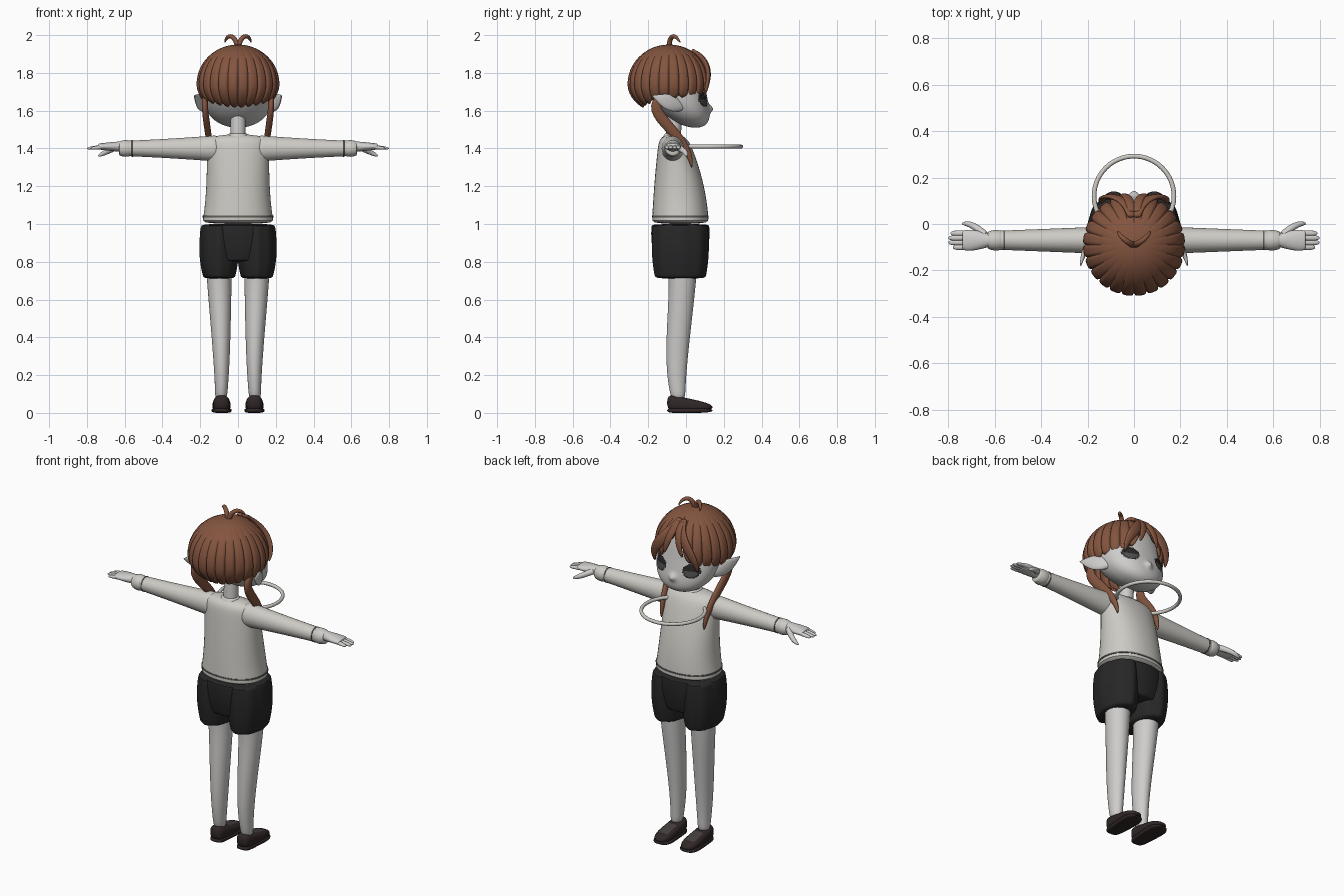
import bpy
import bmesh
from math import sin, cos, pi, acos, exp, radians
from mathutils import Vector

default_cube = bpy.data.objects.get("Cube")
if default_cube:
    bpy.data.objects.remove(default_cube)

ACROSS, FORWARD, UPWARD = Vector((1, 0, 0)), Vector((0, 1, 0)), Vector((0, 0, 1))


def material(name, red, green, blue):
    mat = bpy.data.materials.new(name)
    mat.use_nodes = True
    mat.diffuse_color = (red, green, blue, 1)
    shader = mat.node_tree.nodes["Principled BSDF"]
    shader.inputs["Base Color"].default_value = mat.diffuse_color
    return mat


skin = material("pale skin", .62, .61, .6)
knit = material("off white knit", .62, .6, .56)
seam = material("grey seam", .12, .12, .11)
brown = material("brown hair", .23, .09, .05)
black = material("black cloth", .02, .02, .02)
leather = material("dark leather", .03, .02, .02)
worn = material("worn leather", .06, .05, .05)
eye_black = material("eye black", .02, .02, .02)
eye_grey = material("eye grey", .08, .08, .08)


def finish(name, bm, materials):
    bmesh.ops.recalc_face_normals(bm, faces=bm.faces)
    mesh = bpy.data.meshes.new(name)
    bm.to_mesh(mesh)
    bm.free()
    part = bpy.data.objects.new(name, mesh)
    bpy.context.collection.objects.link(part)
    for mat in materials:
        mesh.materials.append(mat)
    bpy.ops.object.select_all(action="DESELECT")
    part.select_set(True)
    bpy.context.view_layer.objects.active = part
    bpy.ops.object.shade_smooth_by_angle(angle=radians(45))
    return part


def blend(controls, t):
    """Bezier value at t for a list of numbers or vectors."""
    while len(controls) > 1:
        controls = [a + (b - a) * t for a, b in zip(controls, controls[1:])]
    return controls[0]


def skin_path(points, widths, depths, side, up=None, start=99, end=99,
              sides=32, steps=24, power=2, pleat=0):
    """Skin rounded sections along a path; low start and end values give round tips."""
    points = [Vector(p) for p in points]
    bm = bmesh.new()
    rings = []
    for step in range(steps + 1):
        t = (1 - cos(pi * step / steps)) / 2
        across, rise = side, up
        if up is None:
            heading = (blend(points, t + .01) - blend(points, t - .01)).normalized()
            across = (side - heading * side.dot(heading)).normalized()
            rise = heading.cross(across)
        tip = max((1 - t ** end) * (1 - (1 - t) ** start), .0001) ** .5
        ring = []
        for k in range(sides):
            angle = 2 * pi * k / sides
            c, s = cos(angle), sin(angle)
            reach = tip * (1 + pleat * cos(8 * angle))
            reach /= (abs(c) ** power + abs(s) ** power) ** (1 / power)
            offset = across * c * blend(widths, t) + rise * s * blend(depths, t)
            ring.append(bm.verts.new(blend(points, t) + offset * reach))
        rings.append(ring)
    for low, high in zip(rings, rings[1:]):
        for k in range(sides):
            bm.faces.new((low[k], low[k - 1], high[k - 1], high[k]))
    bm.faces.new(rings[0])
    bm.faces.new(rings[-1])
    return bm


def single(name, mat, *shape, **options):
    finish(name, skin_path(*shape, **options), [mat])


def pair(name, mat, points, *shape, **options):
    for sign, prefix in ((1, "left_"), (-1, "right_")):
        mirrored = [(sign * x, y, z) for x, y, z in points]
        single(prefix + name, mat, mirrored, *shape, **options)


# Sweater, collar, neck
single("sweater", knit, [(0, -.03, 1), (0, -.03, 1.24), (0, -.07, 1.475)],
       [.19, .16, .165, .165], [.15, .14, .07], ACROSS, FORWARD, end=30, sides=48, power=2.2)
single("hem_seam", seam, [(0, -.03, 1.035), (0, -.03, 1.045)], [.187], [.15],
       ACROSS, FORWARD, sides=48, power=2.2)
single("collar", knit, [(0, -.07, 1.45), (0, -.07, 1.48)], [.07, .045], [.06, .04], ACROSS, FORWARD)
single("neck", skin, [(0, -.07, 1.4), (0, -.06, 1.6)], [.04], [.04], ACROSS, FORWARD)

# Arms
pair("sleeve", knit, [(.1, -.07, 1.4), (.6, -.07, 1.4)], [.06, .05, .04], [.07, .05, .04],
     FORWARD, UPWARD)
pair("cuff", knit, [(.57, -.07, 1.4), (.63, -.07, 1.4)], [.04, .05, .035], [.04, .05, .035],
     FORWARD, UPWARD)
pair("cuff_seam", seam, [(.555, -.07, 1.4), (.563, -.07, 1.4)], [.043], [.044], FORWARD, UPWARD)

# Hands
pair("palm", skin, [(.6, -.07, 1.41), (.74, -.07, 1.41)], [.025, .03, .055, .04],
     [.028, .025, .015], FORWARD, UPWARD)
for finger, reach in zip(range(4), (.79, .8, .8, .78)):
    y = -.04 - .02 * finger
    pair(f"finger_{finger}", skin, [(.7, y, 1.41), (reach, y, 1.4)], [.012], [.012, .008],
         FORWARD, UPWARD, end=8, sides=12)
pair("thumb", skin, [(.64, -.05, 1.41), (.7, .01, 1.38), (.74, 0, 1.36)], [.018, .01], [.018, .01],
     FORWARD, end=6, sides=12)

# Shorts and legs
single("shorts_waist", black, [(0, -.03, .8), (0, -.03, 1)], [.16, .22, .19], [.13, .16, .15],
       ACROSS, FORWARD, sides=64, power=2.2, pleat=.01)
pair("shorts_leg", black, [(.1, -.03, .71), (.1, -.03, 1)], [.08, .12, .09], [.13, .16, .14],
     ACROSS, FORWARD, sides=64, pleat=.02)
pair("leg", skin, [(.1, -.02, .8), (.1, -.01, .6), (.08, -.07, .3), (.09, -.04, .07)],
     [.07, .06, .045, .03], [.08, .06, .07, .035], ACROSS, FORWARD)

# Shoes: flat sole, upper with a paler top patch
pair("sole", leather, [(.087, -.1, .013), (.087, .14, .013)], [.04, .05, .06], [.013],
     ACROSS, UPWARD, start=20, end=8, power=4)
for sign, prefix in ((1, "left_"), (-1, "right_")):
    x = sign * .087
    shoe = skin_path([(x, -.1, .055), (x, .02, .04), (x, .14, .03)], [.04, .05, .05],
                     [.045, .035, .02], ACROSS, UPWARD, start=20, end=8, power=2.8)
    for face in shoe.faces:
        spot = face.calc_center_median()
        face.material_index = int(0 < spot.y < .09 and spot.z > .05 and abs(spot.x - x) < .03)
    finish(prefix + "shoe", shoe, [leather, worn])

# Head with a small nose bump and painted eyes
head = skin_path([(0, .05, 1.51), (0, -.09, 1.72), (0, -.09, 1.93)], [.18, .2, .19, .17],
                 [.14, .15, .2], ACROSS, FORWARD, start=6, end=6, sides=128, steps=96, power=2.2)
for face in head.faces:
    spot = face.calc_center_median()
    height = (spot.z - 1.66) / .04
    span = ((abs(spot.x) - .1) / .045) ** 2 + height ** 2
    if spot.y > 0 and span < 1:
        face.material_index = 2 if height < 0 and span < .7 else 1
for vert in head.verts:
    if vert.co.y > 0:
        vert.co.y += .02 * exp(-(vert.co.x / .02) ** 2 - ((vert.co.z - 1.61) / .02) ** 2)
finish("head", head, [skin, eye_black, eye_grey])
pair("ear", skin, [(.15, -.02, 1.62), (.21, -.08, 1.64), (.23, -.18, 1.68)], [.02, .07, .01],
     [.02, .01], UPWARD, end=4)

# Hair cap: ribbed dome whose hem parts over the forehead and dips at the nape
COLUMNS, ROWS = 192, 18
MIDDLE, RISE, DROP = 1.74, .21, .16
cap = bmesh.new()
crown = cap.verts.new((0, -.09, MIDDLE + RISE))
strips = []
for column in range(COLUMNS):
    angle = 2 * pi * column / COLUMNS
    from_front = min(angle, 2 * pi - angle)
    lobe = abs(sin(12 * angle))
    hem = 1.69 + .17 * exp(-(from_front / .35) ** 2) - .06 * sin(from_front / 2) ** 4
    hem -= MIDDLE + .015 * lobe
    hem_angle = acos(hem / (RISE if hem > 0 else DROP))
    strip = []
    for row in range(1, ROWS + 1):
        tilt = hem_angle * row / ROWS
        radius = .22 * sin(tilt) * (1 - .055 * (1 - lobe) ** 3 * min(1, 1.5 * row / ROWS))
        height = cos(tilt) * (RISE if tilt < pi / 2 else DROP)
        strip.append(cap.verts.new((radius * sin(angle), radius * cos(angle) - .09, MIDDLE + height)))
    strips.append(strip)
for column in range(COLUMNS):
    near, far = strips[column - 1], strips[column]
    cap.faces.new((crown, near[0], far[0]))
    for row in range(ROWS - 1):
        cap.faces.new((near[row], near[row + 1], far[row + 1], far[row]))
shell = finish("hair_cap", cap, [brown]).modifiers.new("thickness", "SOLIDIFY")
shell.thickness = .014

# Loose locks: fringe, side locks and crown tuft
pair("fringe", brown, [(.01, .03, 1.92), (.03, .14, 1.84), (.15, .13, 1.78), (.14, .09, 1.66)],
     [.012], [.02, .04, .02], FORWARD, end=4)
pair("inner_fringe", brown, [(.01, .05, 1.91), (.02, .14, 1.86), (.06, .12, 1.74)],
     [.01], [.02], FORWARD, end=4)
pair("side_lock", brown, [(.17, -.08, 1.7), (.19, -.3, 1.6), (.15, .02, 1.5), (.14, .03, 1.3)],
     [.015, .02], [.02, .04, .02], ACROSS, end=4)
pair("tuft", brown, [(0, -.09, 1.92), (.01, -.09, 2.01), (.06, -.06, 2.01), (.07, -.03, 1.96)],
     [.014, .01], [.014, .01], FORWARD, end=4)

# Floating ring
bpy.ops.mesh.primitive_torus_add(location=(0, .12, 1.41), major_radius=.172, minor_radius=.01,
                                 major_segments=64)
ring = bpy.context.object
ring.name = "floating_ring"
ring.data.materials.append(knit)
bpy.ops.object.shade_smooth_by_angle(angle=radians(60))
